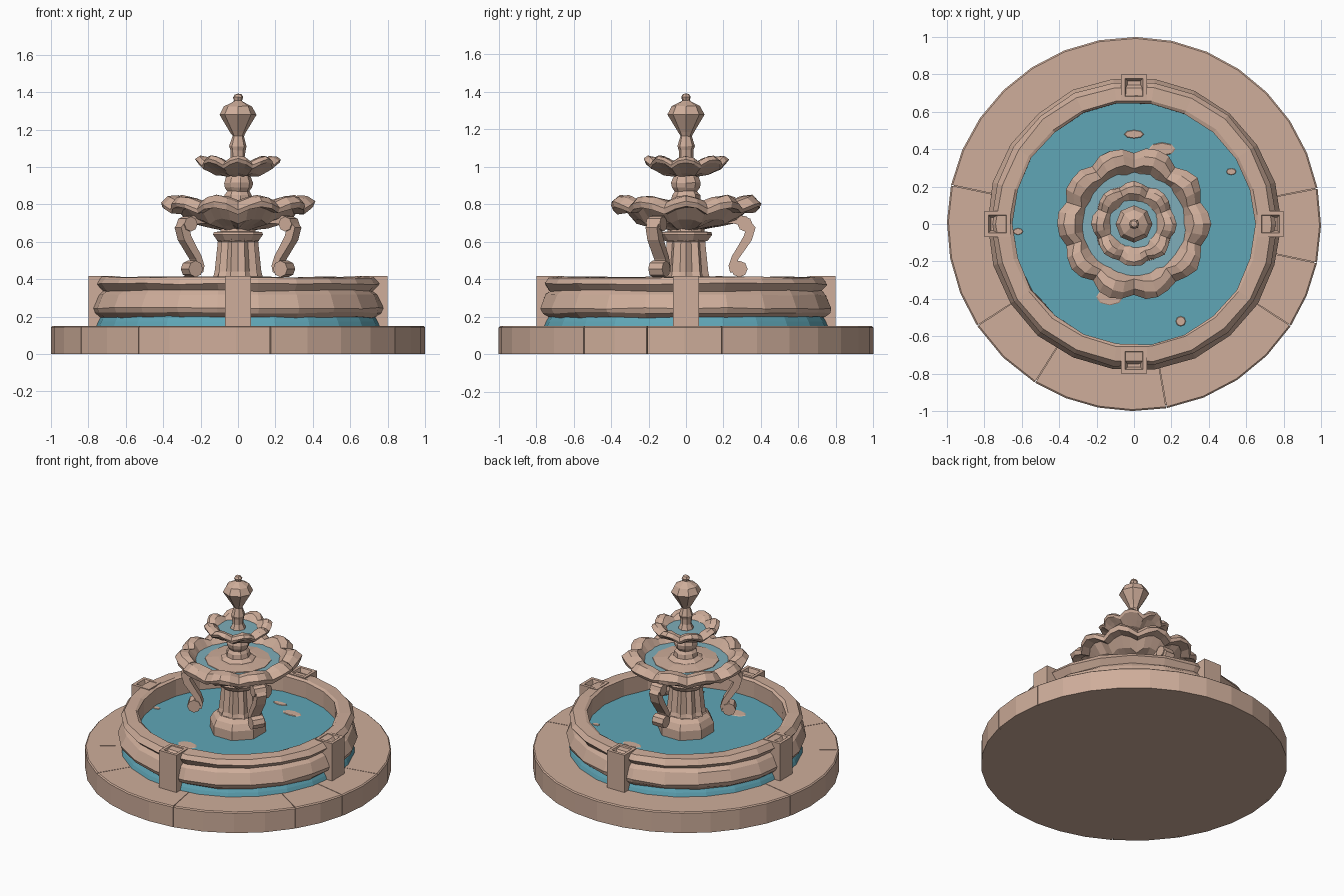
import bpy, bmesh, math, random
from mathutils import Vector, Matrix

if "Cube" in bpy.data.objects:
    bpy.data.objects.remove(bpy.data.objects["Cube"])
random.seed(4)


def material(name, col):
    m = bpy.data.materials.new(name)
    m.diffuse_color = (*col, 1)
    m.use_nodes = True
    m.node_tree.nodes["Principled BSDF"].inputs["Base Color"].default_value = m.diffuse_color
    return m


STONE = material("warm stone", (0.62, 0.42, 0.325))
WATER = material("pool water", (0.115, 0.38, 0.47))
PALE = material("pale water", (0.21, 0.42, 0.49))


def finish(name, bm, mat):
    bmesh.ops.remove_doubles(bm, verts=bm.verts, dist=1e-5)
    bmesh.ops.recalc_face_normals(bm, faces=bm.faces)
    me = bpy.data.meshes.new(name)
    bm.to_mesh(me)
    bm.free()
    me.materials.append(mat)
    ob = bpy.data.objects.new(name, me)
    bpy.context.collection.objects.link(ob)
    return ob


def revolve(name, profile, segs, mat=STONE, ring=False, lobes=0, flute=0, jitter=0, phase=0):
    """Spin (radius, z, weight) points; weight is how strongly lobes act on the point."""
    bm = bmesh.new()
    cols = []
    for i in range(segs):
        a = 2 * math.pi * (i + phase) / segs
        col = []
        for p in profile:
            r, z = p[0], p[1]
            w = p[2] if len(p) > 2 else 0
            if lobes:
                dip = 1 - abs(math.cos(lobes * a / 2))
                r *= 1 - 0.09 * w * dip
                z -= 0.035 * w * dip
            if flute and i % 2:
                r *= 1 - flute * w
            if r > 0:
                r += random.uniform(-jitter, jitter)
                z += random.uniform(-jitter, jitter)
            else:
                r = 0
            col.append(bm.verts.new((r * math.cos(a), r * math.sin(a), z)))
        cols.append(col)
    n = len(profile)
    for i in range(segs):
        A, B = cols[i], cols[(i + 1) % segs]
        for j in range(n if ring else n - 1):
            k = (j + 1) % n
            vs = [A[j], B[j], B[k], A[k]]
            if profile[j][0] == 0:
                vs.remove(B[j])
            if profile[k][0] == 0:
                vs.remove(B[k])
            bm.faces.new(vs)
    return finish(name, bm, mat)


# Round step: core disc, with paving slabs separated by hairline joints
revolve("step_core", [(0, 0), (0.985, 0), (0.985, 0.14), (0, 0.14)], 32)
joints = [-147, -122, -80, -33, -12, 11, 168, 213]
bm = bmesh.new()
for a0, a1 in zip(joints, joints[1:]):
    a0, a1 = a0 + 0.12, a1 - 0.12
    n = max(2, round((a1 - a0) / 11))
    prev = None
    for i in range(n + 1):
        a = math.radians(a0 + (a1 - a0) * i / n)
        sec = [bm.verts.new((r * math.cos(a), r * math.sin(a), z))
               for r, z in ((0.7, 0), (1.0, 0), (1.0, 0.143), (0.992, 0.15), (0.7, 0.15))]
        if prev:
            for j in range(5):
                k = (j + 1) % 5
                bm.faces.new((prev[j], sec[j], sec[k], prev[k]))
        if i in (0, n):
            bm.faces.new(sec)
        prev = sec
finish("step_slabs", bm, STONE)

# Pool water, and the narrow band of water showing under the wall
revolve("pool_water", [(0, 0.27), (0.68, 0.27), (0.68, 0.285), (0, 0.285)], 24, WATER)
revolve("lower_water_band", [(0.66, 0.15), (0.765, 0.15), (0.755, 0.175), (0.735, 0.21),
                             (0.66, 0.21)], 24, WATER, ring=True)

# Moulded pool wall
revolve("pool_wall", [(0.65, 0.19), (0.65, 0.403), (0.665, 0.412), (0.738, 0.41), (0.765, 0.375),
                      (0.73, 0.338), (0.755, 0.315), (0.785, 0.245), (0.775, 0.22),
                      (0.745, 0.198), (0.7, 0.19)], 22, ring=True, jitter=0.005)

# Four square posts with a recess on top
for i in range(4):
    bm = bmesh.new()
    bmesh.ops.create_cube(bm, size=1, matrix=Matrix.Translation((0.73, 0, 0.283))
                          @ Matrix.Diagonal((0.138, 0.138, 0.27, 1)))
    bm.normal_update()
    top = max(bm.faces, key=lambda f: f.calc_center_median().z)
    bmesh.ops.inset_region(bm, faces=[top], thickness=0.03)
    hole = bmesh.ops.extrude_discrete_faces(bm, faces=[top])["faces"][0]
    mid = hole.calc_center_median()
    for v in hole.verts:
        v.co = mid + (v.co - mid) * 0.75 - Vector((0, 0, 0.03))
    bmesh.ops.rotate(bm, verts=bm.verts, matrix=Matrix.Rotation(i * math.pi / 2, 3, 'Z'))
    finish("wall_post", bm, STONE)

# Low stone patches breaking the water surface
for x, y, sx, sy in ((0.15, 0.4, .08, .04), (0, 0.48, .06, .025), (-0.13, -0.39, .08, .05),
                     (0.25, -0.52, .03, .03), (-0.62, -0.04, .03, .02), (0.52, 0.28, .03, .02)):
    bm = bmesh.new()
    bmesh.ops.create_cone(bm, cap_ends=True, segments=8, radius1=1, radius2=0.8, depth=0.006,
                          matrix=Matrix.Translation((x, y, 0.285)) @ Matrix.Diagonal((sx, sy, 1, 1)))
    finish("stone_patch", bm, STONE)

# Pedestal: octagonal plinth, fluted column, capital
revolve("plinth", [(0, 0.16), (0.187, 0.16), (0.187, 0.35), (0.165, 0.39), (0.135, 0.415),
                   (0, 0.415)], 8, phase=0.5)
revolve("fluted_column", [(0, 0.38), (0.135, 0.4, 0.6), (0.125, 0.44, 1), (0.108, 0.6, 1),
                          (0.12, 0.62, 0.4), (0, 0.62)], 20, flute=0.17)
revolve("capital", [(0, 0.6), (0.115, 0.605), (0.14, 0.638), (0.135, 0.652), (0.1, 0.655),
                    (0.09, 0.7), (0, 0.7)], 10, phase=0.5)

# Lower scalloped bowl, with a ring of water around a stone floor
revolve("lower_bowl", [(0, 0.66), (0.09, 0.665), (0.18, 0.69, 0.4), (0.28, 0.725, 0.8),
                       (0.34, 0.785, 0.9), (0.405, 0.785, 1), (0.415, 0.812, 1), (0.375, 0.846, 1),
                       (0.32, 0.845, 0.8), (0.275, 0.79, 0.2), (0.25, 0.765), (0, 0.765)],
        40, lobes=10, jitter=0.006)
revolve("lower_bowl_water", [(0.19, 0.77), (0.28, 0.77), (0.28, 0.787), (0.19, 0.787)],
        20, PALE, ring=True)
revolve("lower_bowl_floor", [(0, 0.76), (0.222, 0.76), (0.215, 0.791), (0.13, 0.8), (0, 0.8)],
        12, jitter=0.003)

# Neck between the bowls
revolve("bowl_neck", [(0, 0.77), (0.13, 0.78), (0.11, 0.805), (0.08, 0.82), (0.075, 0.85),
                      (0.06, 0.87), (0.075, 0.89), (0.08, 0.915), (0.068, 0.945), (0.05, 0.97),
                      (0, 0.97)], 9, jitter=0.003)

# Upper scalloped bowl and its water
revolve("upper_bowl", [(0, 0.95), (0.07, 0.952), (0.13, 0.968, 0.4), (0.18, 1.0, 0.7),
                       (0.22, 1.025, 1), (0.228, 1.042, 1), (0.205, 1.06, 1), (0.165, 1.055, 0.8),
                       (0.125, 1.015, 0.2), (0.08, 0.99), (0, 0.99)], 32, lobes=8, jitter=0.004)
revolve("upper_bowl_water", [(0, 1.0), (0.135, 1.0), (0.135, 1.015), (0, 1.015)], 16, PALE)

# Finial: stem, faceted urn and small knob
revolve("finial", [(0, 0.98), (0.06, 0.985), (0.05, 1.02), (0.037, 1.05), (0.04, 1.09),
                   (0.046, 1.11), (0.03, 1.165), (0.042, 1.185), (0.099, 1.28), (0.075, 1.325),
                   (0.03, 1.348), (0.02, 1.355), (0.027, 1.372), (0.018, 1.388), (0, 1.392)],
        8, jitter=0.002)

# Three scroll brackets carrying the lower bowl
path = [(0.17, 0.715, .02), (0.25, 0.722, .024), (0.31, 0.712, .027), (0.345, 0.67, .027),
        (0.33, 0.62, .024), (0.295, 0.565, .021), (0.262, 0.515, .019), (0.247, 0.47, .02),
        (0.255, 0.44, .02)]
for deg in (-30, 90, 210):
    bm = bmesh.new()
    prev = None
    for i, (r, z, t) in enumerate(path):
        p, q = path[max(i - 1, 0)], path[min(i + 1, len(path) - 1)]
        n = Vector((q[1] - p[1], 0, p[0] - q[0])).normalized() * t
        sec = [bm.verts.new(Vector((r, y, z)) + n * s)
               for y, s in ((-0.035, -1), (0.035, -1), (0.035, 1), (-0.035, 1))]
        if prev:
            for j in range(4):
                k = (j + 1) % 4
                bm.faces.new((prev[j], prev[k], sec[k], sec[j]))
        if i in (0, len(path) - 1):
            bm.faces.new(sec)
        prev = sec
    # rolled foot and rolled top
    for r, z, rad in ((0.285, 0.455, 0.044), (0.315, 0.695, 0.04)):
        bmesh.ops.create_cone(bm, cap_ends=True, segments=8, radius1=rad, radius2=rad, depth=0.085,
                              matrix=Matrix.Translation((r, 0, z)) @ Matrix.Rotation(math.pi / 2, 4, 'X'))
    bmesh.ops.rotate(bm, verts=bm.verts, matrix=Matrix.Rotation(math.radians(deg), 3, 'Z'))
    finish("scroll_bracket", bm, STONE)
